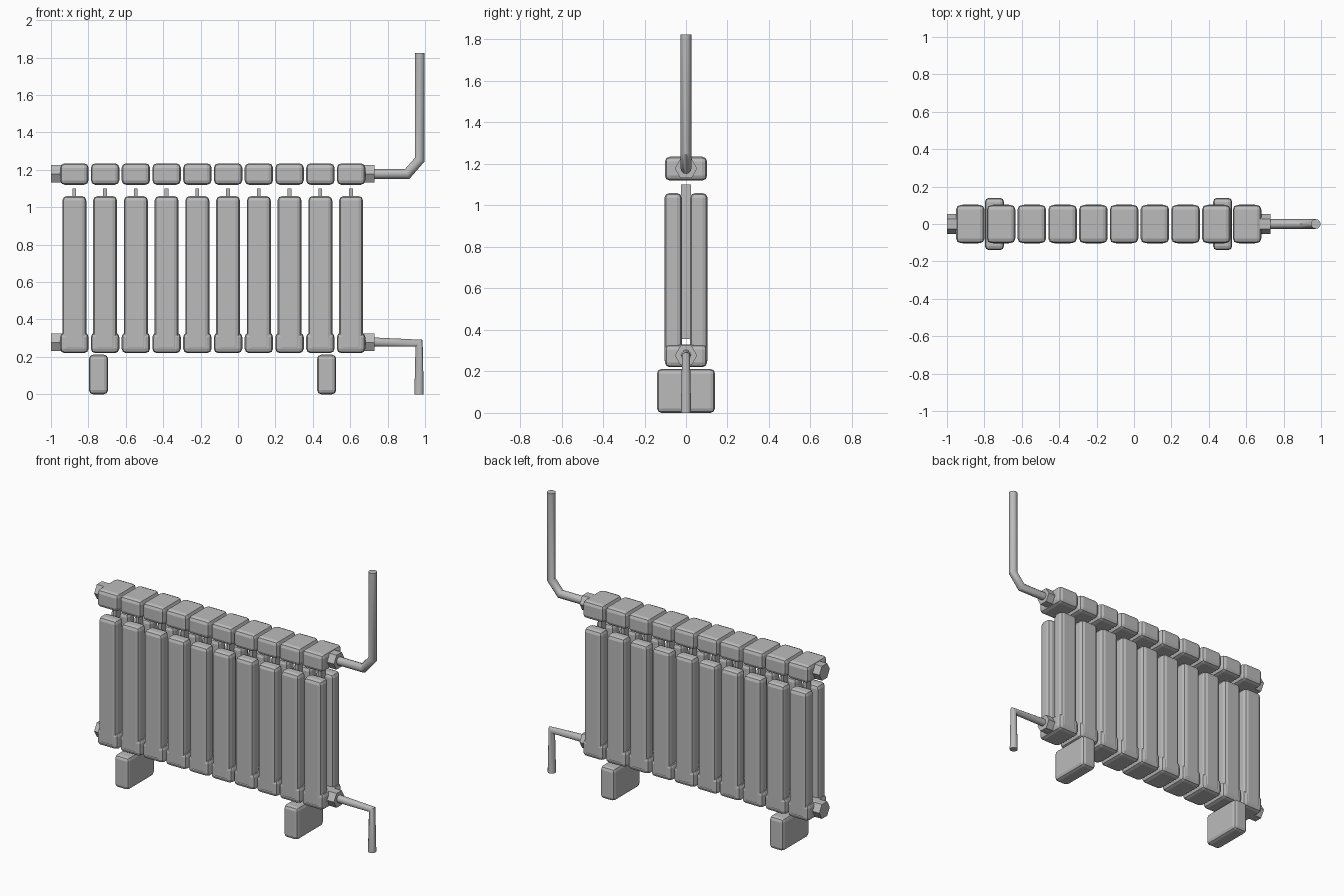
import bpy, bmesh, math
from mathutils import Vector

cube = bpy.data.objects.get("Cube")
if cube:
    bpy.data.objects.remove(cube)

grey = bpy.data.materials.new("plain grey")
grey.use_nodes = True
grey.diffuse_color = (0.5, 0.5, 0.5, 1)
grey.node_tree.nodes["Principled BSDF"].inputs["Base Color"].default_value = (0.5, 0.5, 0.5, 1)


def finish(name, bm):
    bmesh.ops.recalc_face_normals(bm, faces=bm.faces)
    mesh = bpy.data.meshes.new(name)
    bm.to_mesh(mesh)
    bm.free()
    mesh.materials.append(grey)
    obj = bpy.data.objects.new(name, mesh)
    bpy.context.collection.objects.link(obj)
    return obj


def block(name, low, high, bevel=0.0, segments=2):
    """Box between two corners, with rounded edges."""
    low, high = Vector(low), Vector(high)
    bm = bmesh.new()
    bmesh.ops.create_cube(bm, size=1)
    bmesh.ops.scale(bm, vec=high - low, verts=bm.verts)
    bmesh.ops.translate(bm, vec=(low + high) / 2, verts=bm.verts)
    if bevel:
        bmesh.ops.bevel(bm, geom=bm.edges[:], offset=bevel, segments=segments,
                        profile=0.5, affect='EDGES')
    return finish(name, bm)


def pipe(name, path, radii, sides=12):
    """Mitred tube in the XZ plane along a few (x, z) points."""
    pts = [Vector((x, 0, z)) for x, z in path]
    bm = bmesh.new()
    rings = []
    for i, p in enumerate(pts):
        before = (p - pts[i - 1]).normalized() if i else (pts[1] - p).normalized()
        after = (pts[i + 1] - p).normalized() if i < len(pts) - 1 else before
        tangent = (before + after).normalized()
        side = tangent.cross(Vector((0, 1, 0)))
        ring = []
        for k in range(sides):
            a = math.tau * k / sides
            offset = side * math.cos(a) / tangent.dot(before) + Vector((0, math.sin(a), 0))
            ring.append(bm.verts.new(p + offset * radii[i]))
        rings.append(ring)
    for a, b in zip(rings, rings[1:]):
        for k in range(sides):
            n = (k + 1) % sides
            bm.faces.new((a[k], a[n], b[n], b[k]))
    bm.faces.new(rings[0])
    bm.faces.new(rings[-1])
    obj = finish(name, bm)
    bpy.ops.object.select_all(action='DESELECT')
    obj.select_set(True)
    bpy.context.view_layer.objects.active = obj
    bpy.ops.object.shade_smooth_by_angle(angle=math.radians(35))
    return obj


# Ten repeated radiator sections
for i in range(10):
    x = -0.875 + i * 0.1644
    for label, z0, z1 in (("bottom", 0.22, 0.33), ("top", 1.12, 1.235)):
        block(f"{label}_header_{i}", (x - 0.076, -0.102, z0), (x + 0.076, 0.102, z1), 0.024)
    for label, y0, y1 in (("front", -0.104, -0.02), ("back", 0.02, 0.104)):
        block(f"{label}_column_{i}", (x - 0.064, y0, 0.23), (x + 0.064, y1, 1.06), 0.024)
    block(f"centre_fin_{i}", (x - 0.01, -0.024, 0.355), (x + 0.01, 0.024, 1.1))

# Hexagonal end plugs on both headers
for label, z in (("lower", 0.277), ("upper", 1.178)):
    for side, x0, x1 in (("right", -1.0, -0.93), ("left", 0.66, 0.73)):
        plug = pipe(f"{label}_{side}_plug", ((x0, z), (x1, z)), (0.054, 0.054), 6)
        # Turn the hexagon so two points face front and back
        for v in plug.data.vertices:
            dy, dz = v.co.y, v.co.z - z
            v.co.y, v.co.z = dz, z - dy

# Supply and return pipes
pipe("supply_pipe", ((0.7, 1.178), (0.905, 1.178), (0.972, 1.255), (0.972, 1.825)),
     (0.026,) * 4)
pipe("return_pipe", ((0.7, 0.28), (0.968, 0.273), (0.968, 0.0)), (0.025, 0.019, 0.025))

# Two supporting feet
for side, x in (("right", -0.746), ("left", 0.474)):
    block(f"{side}_foot", (x - 0.051, -0.14, 0.0), (x + 0.051, 0.14, 0.212), 0.022)
